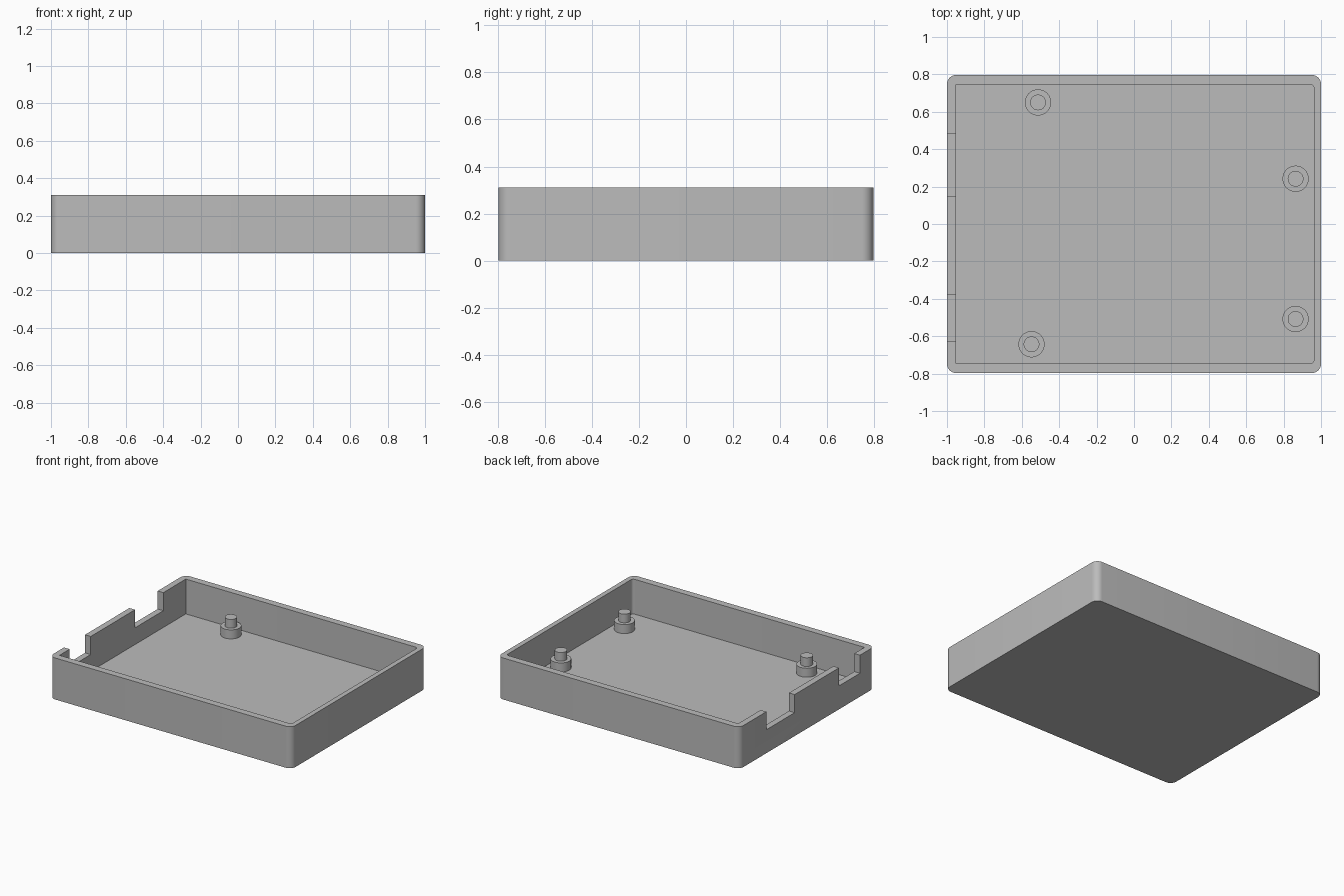
import bpy
import bmesh
from math import cos, sin, pi, radians

if "Cube" in bpy.data.objects:
    bpy.data.objects.remove(bpy.data.objects["Cube"])

grey = bpy.data.materials.new("plain_grey")
grey.use_nodes = True
grey.diffuse_color = (0.5, 0.5, 0.5, 1)
grey.node_tree.nodes["Principled BSDF"].inputs["Base Color"].default_value = (0.5, 0.5, 0.5, 1)

HEIGHT = 0.31
FLOOR = 0.05
NOTCH_Z = 0.175


def finish(name, bm):
    bmesh.ops.recalc_face_normals(bm, faces=bm.faces)
    mesh = bpy.data.meshes.new(name)
    bm.to_mesh(mesh)
    bm.free()
    mesh.materials.append(grey)
    obj = bpy.data.objects.new(name, mesh)
    bpy.context.collection.objects.link(obj)
    return obj


def select(obj):
    bpy.ops.object.select_all(action="DESELECT")
    obj.select_set(True)
    bpy.context.view_layer.objects.active = obj


def block(name, x0, x1, y0, y1, z0, z1, left_r=0.0, right_r=0.0, steps=8):
    """Upright block whose corners at x0 and x1 have their own radii."""
    corners = [(x1, y1, -1, -1, right_r), (x0, y1, 1, -1, left_r),
               (x0, y0, 1, 1, left_r), (x1, y0, -1, 1, right_r)]
    bm = bmesh.new()
    verts = []
    for i, (x, y, sx, sy, r) in enumerate(corners):
        for k in range(steps + 1 if r else 1):
            a = (i + k / steps) * pi / 2
            verts.append(bm.verts.new((x + r * (sx + cos(a)) if r else x,
                                       y + r * (sy + sin(a)) if r else y, z0)))
    base = bm.faces.new(verts)
    top = bmesh.ops.extrude_face_region(bm, geom=[base])["geom"]
    moved = [v for v in top if isinstance(v, bmesh.types.BMVert)]
    bmesh.ops.translate(bm, verts=moved, vec=(0, 0, z1 - z0))
    return finish(name, bm)


def cut(target, cutter):
    cutter.hide_render = True
    mod = target.modifiers.new("cut", "BOOLEAN")
    mod.operation = "DIFFERENCE"
    mod.solver = "EXACT"
    mod.object = cutter
    select(target)
    bpy.ops.object.modifier_apply(modifier=mod.name)
    bpy.data.objects.remove(cutter)


def cylinder(name, x, y, radius, z0, z1):
    bm = bmesh.new()
    bmesh.ops.create_cone(bm, cap_ends=True, segments=40, radius1=radius,
                          radius2=radius, depth=z1 - z0)
    bmesh.ops.translate(bm, verts=bm.verts, vec=(x, y, (z0 + z1) / 2))
    return finish(name, bm)


# Open tray with rounded outer corners
tray = block("tray", -1, 1, -0.797, 0.797, 0, HEIGHT, 0.05, 0.05)
cut(tray, block("cavity_cutter", -0.953, 0.963, -0.745, 0.745, FLOOR, 0.5, 0, 0.02))

# Two connector openings in one end wall
for y0, y1 in [(0.146, 0.48), (-0.625, -0.377)]:
    cut(tray, block("notch_cutter", -1.1, -0.9, y0, y1, NOTCH_Z, 0.5))
parts = [tray]

# Stepped mounting posts: wide boss with a locating pin
for i, (x, y) in enumerate([(-0.513, 0.65), (-0.548, -0.643), (0.864, 0.242), (0.864, -0.508)], 1):
    parts.append(cylinder(f"post_boss_{i}", x, y, 0.07, FLOOR - 0.01, 0.117))
    parts.append(cylinder(f"post_pin_{i}", x, y, 0.042, 0.11, 0.182))

for part in parts:
    select(part)
    bpy.ops.object.shade_smooth_by_angle(angle=radians(30))
